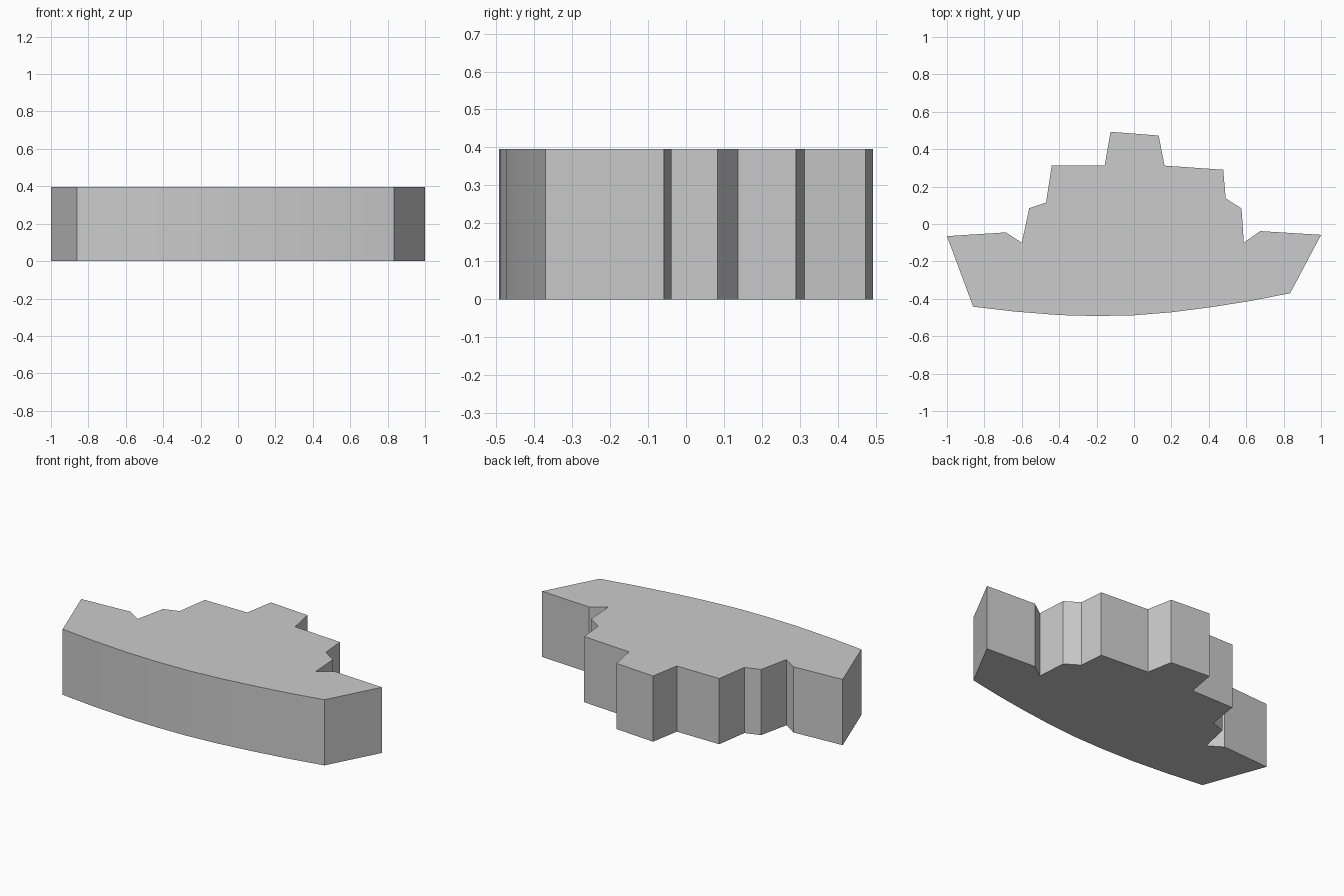
import bpy
import bmesh
import math

cube = bpy.data.objects.get("Cube")
if cube:
    bpy.data.objects.remove(cube, do_unlink=True)

HEIGHT = 0.396

# Deck and stepped cabin outline, from the left tip to the right tip
deck = [(-1, -0.065), (-0.685, -0.045), (-0.6, -0.1), (-0.56, 0.085),
        (-0.47, 0.115), (-0.44, 0.312), (-0.157, 0.312), (-0.125, 0.493),
        (0.132, 0.473), (0.163, 0.312), (0.477, 0.29), (0.49, 0.137),
        (0.575, 0.083), (0.587, -0.1), (0.675, -0.038), (1, -0.058)]
# Gently curved keel
keel = [(0.835, -0.37), (0.62, -0.412), (0.41, -0.445), (0.2, -0.472),
        (0, -0.488), (-0.2, -0.492), (-0.4, -0.487), (-0.64, -0.468), (-0.86, -0.442)]


def extrude_outline(name, outline, height, material):
    bm = bmesh.new()
    base = bm.faces.new([bm.verts.new((x, y, 0)) for x, y in outline])
    top = bmesh.ops.extrude_face_region(bm, geom=[base], use_keep_orig=True)
    verts = [v for v in top["geom"] if isinstance(v, bmesh.types.BMVert)]
    bmesh.ops.translate(bm, verts=verts, vec=(0, 0, height))
    bmesh.ops.recalc_face_normals(bm, faces=bm.faces)
    mesh = bpy.data.meshes.new(name)
    bm.to_mesh(mesh)
    bm.free()
    mesh.materials.append(material)
    obj = bpy.data.objects.new(name, mesh)
    bpy.context.collection.objects.link(obj)
    return obj


# Plain grey material
grey = bpy.data.materials.new("light_grey")
grey.use_nodes = True
colour = (0.6, 0.6, 0.6, 1)
grey.diffuse_color = colour
grey.node_tree.nodes["Principled BSDF"].inputs["Base Color"].default_value = colour

# Solid boat silhouette with a smooth keel and sharp corners
boat = extrude_outline("boat_block", deck + keel, HEIGHT, grey)
bpy.ops.object.select_all(action="DESELECT")
boat.select_set(True)
bpy.context.view_layer.objects.active = boat
bpy.ops.object.shade_smooth_by_angle(angle=math.radians(20))
